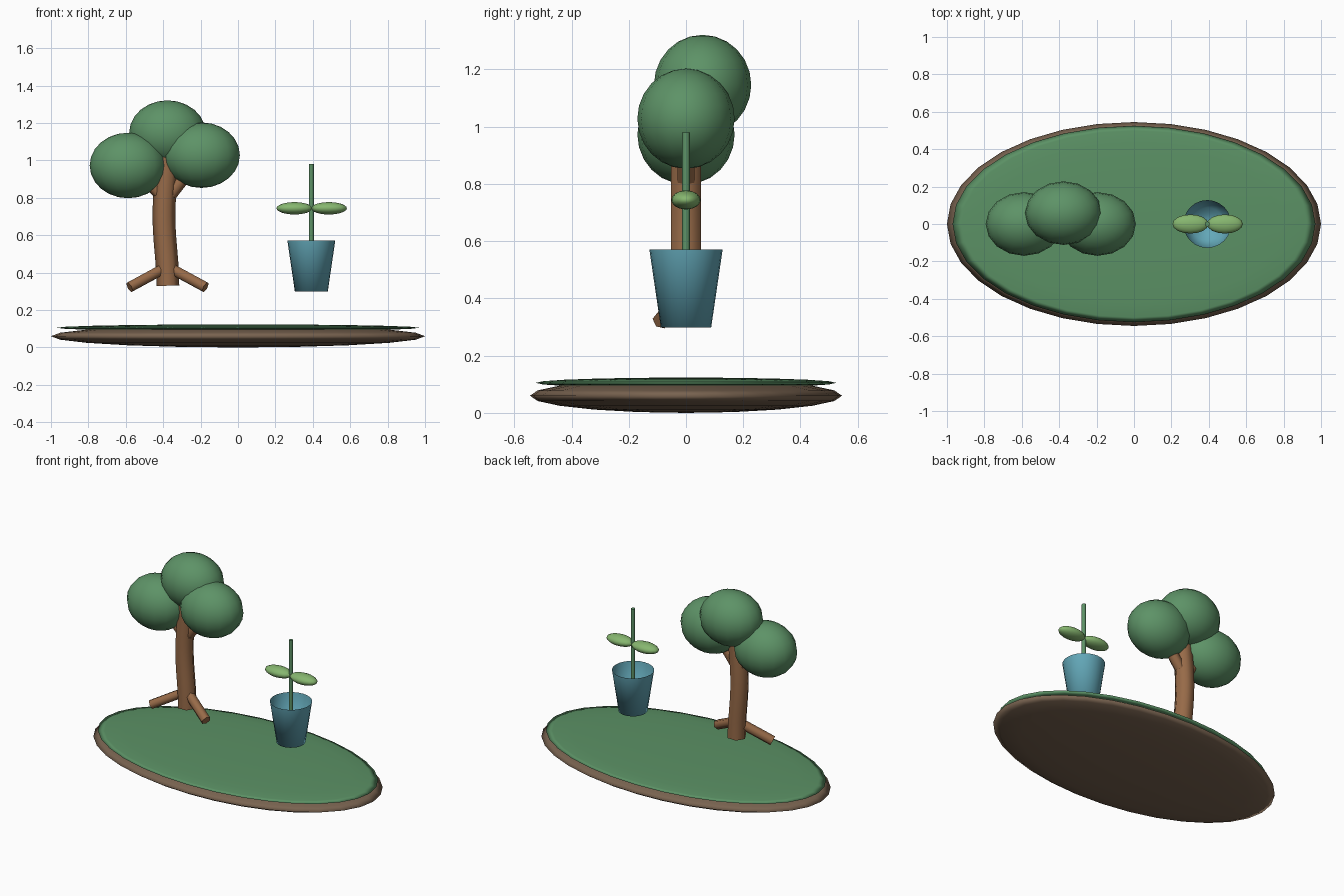
import bpy, bmesh, math
from mathutils import Vector

if "Cube" in bpy.data.objects:
    bpy.data.objects.remove(bpy.data.objects["Cube"])


def material(name, rgb):
    m = bpy.data.materials.new(name)
    m.diffuse_color = (*rgb, 1)
    m.use_nodes = True
    m.node_tree.nodes["Principled BSDF"].inputs["Base Color"].default_value = m.diffuse_color
    return m


SOIL = material("soil", (0.19, 0.125, 0.08))
GRASS = material("grass", (0.105, 0.285, 0.13))
BARK = material("bark", (0.31, 0.145, 0.065))
FOLIAGE = material("foliage", (0.11, 0.29, 0.135))
LEAF = material("leaf", (0.24, 0.47, 0.16))
POT = material("pot", (0.125, 0.39, 0.48))


def finish(name, bm, mat, flat_caps=False):
    bmesh.ops.recalc_face_normals(bm, faces=bm.faces)
    for f in bm.faces:
        f.smooth = not (flat_caps and len(f.verts) > 4)
    mesh = bpy.data.meshes.new(name)
    bm.to_mesh(mesh)
    bm.free()
    mesh.materials.append(mat)
    ob = bpy.data.objects.new(name, mesh)
    bpy.context.collection.objects.link(ob)
    return ob


def ellipsoid(name, loc, size, mat, segments=16, rings=12):
    bm = bmesh.new()
    bmesh.ops.create_uvsphere(bm, u_segments=segments, v_segments=rings, radius=1)
    bmesh.ops.scale(bm, vec=size, verts=bm.verts)
    bmesh.ops.translate(bm, vec=loc, verts=bm.verts)
    return finish(name, bm, mat)


def tube(name, points, radius, mat, sides=6):
    """Capped tube swept along a path."""
    pts = [Vector(p) for p in points]
    bm = bmesh.new()
    rings = []
    for i, p in enumerate(pts):
        t = (pts[min(i + 1, len(pts) - 1)] - pts[max(i - 1, 0)]).normalized()
        v = t.cross(Vector((1, 0, 0))).normalized()
        u = v.cross(t)
        rings.append([bm.verts.new(p + radius * (u * math.cos(a) + v * math.sin(a)))
                      for a in (2 * math.pi * k / sides for k in range(sides))])
    for a, b in zip(rings, rings[1:]):
        for k in range(sides):
            n = (k + 1) % sides
            bm.faces.new((a[k], a[n], b[n], b[k]))
    bm.faces.new(rings[0])
    bm.faces.new(rings[-1])
    return finish(name, bm, mat, True)


# Ground: two flattened ellipsoids
ellipsoid("soil_base", (0, 0, 0.06), (1.0, 0.545, 0.06), SOIL, 32, 10)
ellipsoid("grass_top", (0, 0, 0.105), (0.97, 0.525, 0.0185), GRASS, 32, 10)

# Trunk with a gentle bow to the left
path = []
for i in range(13):
    t = i / 12
    path.append((-0.375 - 0.021 * math.sin(math.pi * t) ** 2, 0, 0.33 + 0.75 * t))
tube("trunk", path, 0.061, BARK)

# Roots and branches on both sides
for side, s in (("left", -1), ("right", 1)):
    tube(side + "_root", [(-0.377, 0, 0.432), (-0.377 + 0.203 * s, -0.088, 0.322)], 0.031, BARK)
tube("left_branch", [(-0.39, 0, 0.79), (-0.55, 0, 0.97)], 0.035, BARK)
tube("right_branch", [(-0.39, 0, 0.78), (-0.22, 0, 1.0)], 0.035, BARK)

# Canopy
for name, loc in (("left", (-0.588, 0, 0.973)),
                  ("right", (-0.195, 0, 1.028)),
                  ("top", (-0.377, 0.058, 1.146))):
    ellipsoid(name + "_foliage", loc, (0.205, 0.17, 0.175), FOLIAGE)

# Open tapered pot with a floor, shaded smooth throughout
bm = bmesh.new()
bmesh.ops.create_cone(bm, segments=24, radius1=0.088, radius2=0.128, depth=0.272, cap_ends=True)
lid = [f for f in bm.faces if len(f.verts) > 4 and f.calc_center_median().z > 0]
bmesh.ops.delete(bm, geom=lid, context='FACES_ONLY')
bmesh.ops.translate(bm, vec=(0.392, 0, 0.435), verts=bm.verts)
for f in bm.faces:
    if f.calc_center_median().z < 0.31 and f.normal.z > 0:
        f.normal_flip()
finish("plant_pot", bm, POT)
pot = bpy.data.objects["plant_pot"].data
if pot.polygons[0].normal.dot(pot.polygons[0].center - Vector((0.392, 0, 0.6))) < 0:
    pot.flip_normals()

# Sprout: stem and paired leaves
tube("stem", [(0.392, 0, 0.44), (0.392, 0, 0.98)], 0.0135, FOLIAGE, 8)
for side, s in (("left", -1), ("right", 1)):
    ellipsoid(side + "_leaf", (0.394 + 0.092 * s, 0, 0.744), (0.096, 0.051, 0.033), LEAF)
